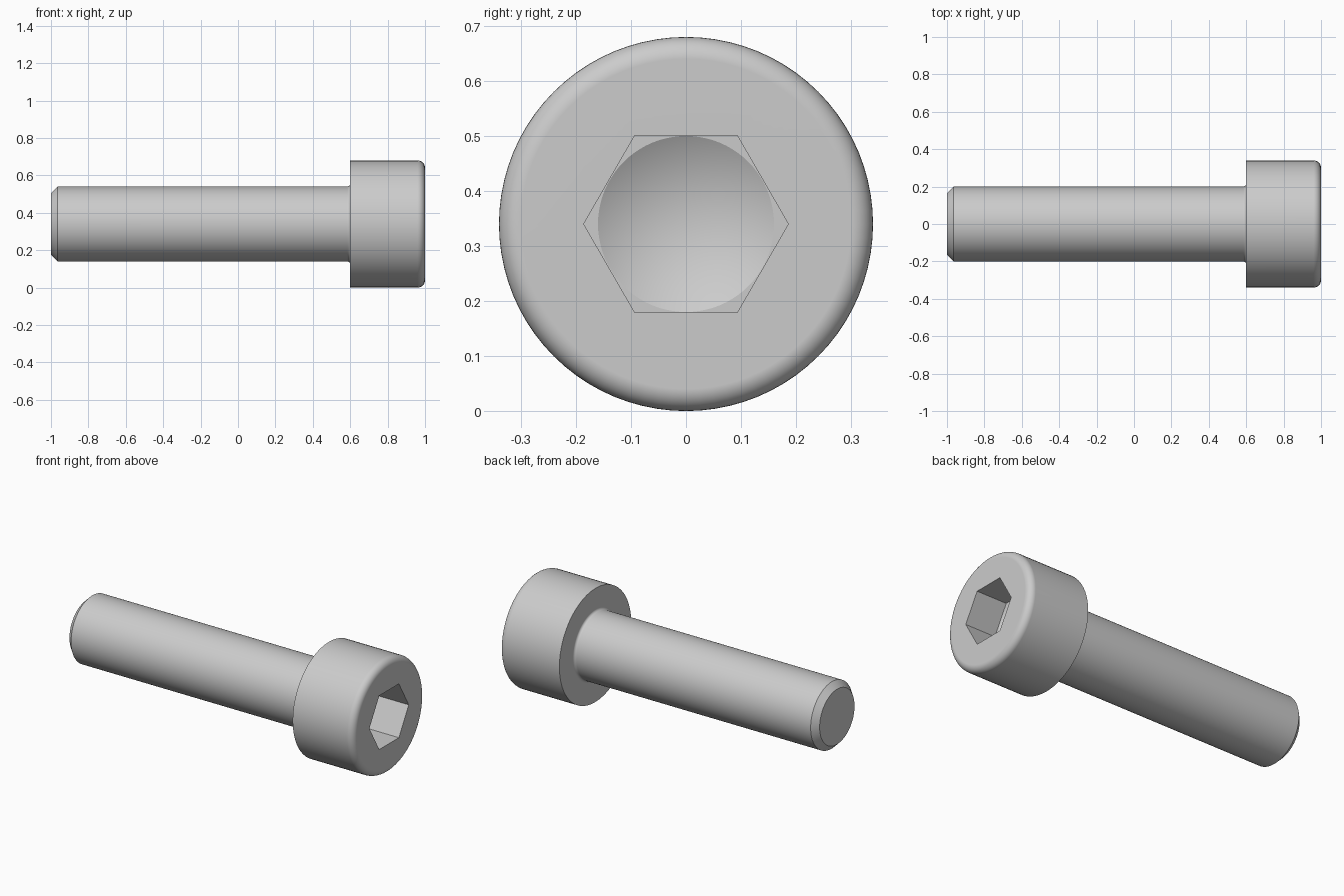
import bpy, bmesh
from math import cos, sin, pi, radians
from mathutils import Vector, Matrix

if "Cube" in bpy.data.objects:
    bpy.data.objects.remove(bpy.data.objects["Cube"], do_unlink=True)

AXIS_Z = 0.34
SEGMENTS = 80

# Single steel colour
steel = bpy.data.materials.new("grey steel")
steel.use_nodes = True
colour = (0.6, 0.6, 0.6, 1)
steel.diffuse_color = colour
steel.node_tree.nodes["Principled BSDF"].inputs["Base Color"].default_value = colour


def add_object(name, bm):
    bmesh.ops.recalc_face_normals(bm, faces=bm.faces)
    mesh = bpy.data.meshes.new(name)
    bm.to_mesh(mesh)
    bm.free()
    mesh.materials.append(steel)
    obj = bpy.data.objects.new(name, mesh)
    bpy.context.collection.objects.link(obj)
    return obj


def lathe(name, profile):
    """Revolve (x, radius) points about the bolt axis."""
    bm = bmesh.new()
    verts = [bm.verts.new((x, 0, AXIS_Z + r)) for x, r in profile]
    edges = [bm.edges.new(pair) for pair in zip(verts, verts[1:])]
    bmesh.ops.spin(bm, geom=verts + edges, cent=(0, 0, AXIS_Z), axis=(1, 0, 0),
                   angle=2 * pi, steps=SEGMENTS)
    bmesh.ops.remove_doubles(bm, verts=bm.verts, dist=0.0005)
    return add_object(name, bm)


def arc(x, r, radius, start, end, steps):
    angles = [radians(start + (end - start) * i / steps) for i in range(steps + 1)]
    return [(x + radius * cos(a), r + radius * sin(a)) for a in angles]


# Shank with chamfered tip, small fillet under the head, rounded head rim
profile = [(-1, 0), (-1, 0.165), (-0.965, 0.2)]
profile += arc(0.585, 0.215, 0.015, -90, 0, 4)
profile += [(0.6, 0.34)]
profile += arc(0.96, 0.30, 0.04, 90, 0, 8)
profile += [(1, 0)]
bolt = lathe("socket_head_bolt", profile)

# Hexagonal socket with a conical drilled bottom
bm = bmesh.new()
bmesh.ops.create_cone(bm, cap_ends=True, segments=6, radius1=0.186, radius2=0.186, depth=0.4)
for v in bm.verts:
    x, y, z = v.co
    v.co = (1 + z, x, AXIS_Z + y)
# Corners point sideways along y
if max(v.co.y for v in bm.verts) < 0.18:
    bmesh.ops.rotate(bm, verts=bm.verts, cent=(0, 0, AXIS_Z),
                     matrix=Matrix.Rotation(pi / 6, 3, Vector((1, 0, 0))))
hex_cutter = add_object("hex_cutter", bm)
cone_cutter = lathe("cone_cutter", [(0.9, 0), (0.9, 0.16), (0.8, 0.16), (0.708, 0)])

bpy.context.view_layer.objects.active = bolt
bolt.select_set(True)
for cutter in (hex_cutter, cone_cutter):
    mod = bolt.modifiers.new("socket", "BOOLEAN")
    mod.operation = "DIFFERENCE"
    mod.solver = "EXACT"
    mod.object = cutter
    bpy.ops.object.modifier_apply(modifier=mod.name)
    bpy.data.objects.remove(cutter, do_unlink=True)

# Smooth turned surfaces, crisp corners and flat end faces
bpy.ops.object.select_all(action="DESELECT")
bolt.select_set(True)
bpy.ops.object.shade_smooth_by_angle(angle=radians(25))
weighted = bolt.modifiers.new("flat_ends", "WEIGHTED_NORMAL")
weighted.keep_sharp = True
